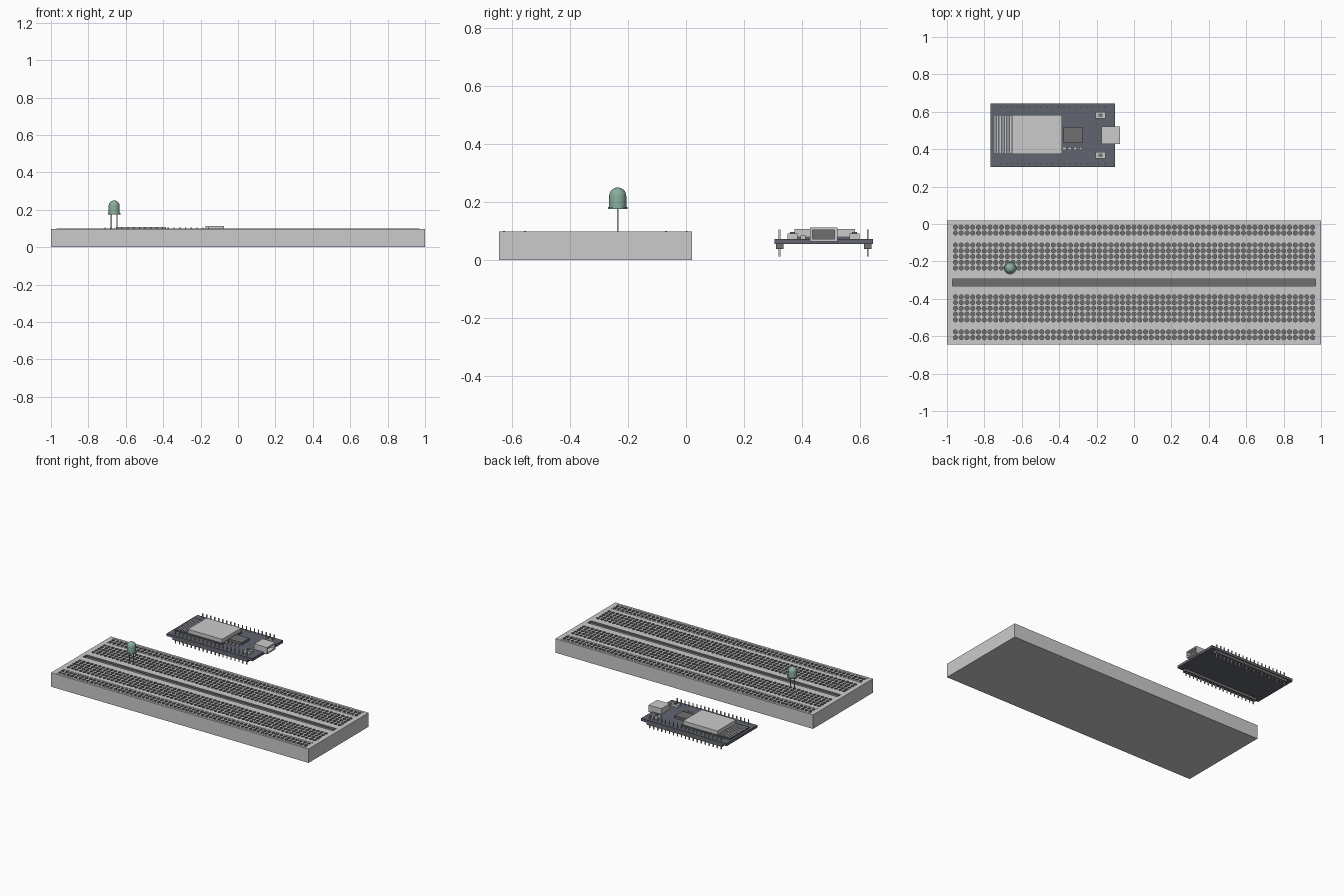
import bpy, bmesh, math
from mathutils import Vector

if "Cube" in bpy.data.objects:
    bpy.data.objects.remove(bpy.data.objects["Cube"])


def material(name, rgb):
    m = bpy.data.materials.new(name)
    m.diffuse_color = (*rgb, 1)
    m.use_nodes = True
    m.node_tree.nodes["Principled BSDF"].inputs["Base Color"].default_value = m.diffuse_color
    return m


DARK = material("dark_grey", (0.16, 0.16, 0.16))
PCB = material("board_dark", (0.12, 0.13, 0.16))
GREEN = material("lens_green", (0.25, 0.42, 0.34))


def finish(bm, name, *mats):
    bmesh.ops.recalc_face_normals(bm, faces=bm.faces)
    me = bpy.data.meshes.new(name)
    bm.to_mesh(me)
    bm.free()
    for m in mats:
        me.materials.append(m)
    ob = bpy.data.objects.new(name, me)
    bpy.context.collection.objects.link(ob)
    return ob


def add_box(bm, x0, x1, y0, y1, z0, z1):
    vs = bmesh.ops.create_cube(bm, size=1)["verts"]
    for v in vs:
        v.co = Vector(((x0 + x1) / 2 + v.co.x * (x1 - x0),
                       (y0 + y1) / 2 + v.co.y * (y1 - y0),
                       (z0 + z1) / 2 + v.co.z * (z1 - z0)))


def boxes(name, specs, *mats):
    bm = bmesh.new()
    for s in specs:
        add_box(bm, *s)
    return finish(bm, name, *mats)


# --- Breadboard: box whose top is tiled with recessed socket cells ---
P = 0.0308            # socket pitch
COLS = 63
X0 = -COLS * P / 2
X1 = -X0
YT, YB, ZT = 0.02, -0.645, 0.098
YM = (YT + YB) / 2
PIT = 0.012


def build_breadboard():
    bm = bmesh.new()

    def face(pts, mat=0):
        f = bm.faces.new([bm.verts.new(p) for p in pts])
        f.material_index = mat

    def flat(x0, x1, y0, y1, z, mat=0):
        face([(x0, y0, z), (x1, y0, z), (x1, y1, z), (x0, y1, z)], mat)

    def pit(outer, inner):
        n = len(outer)
        top = [(x, y, ZT) for x, y in inner]
        low = [(x, y, ZT - PIT) for x, y in inner]
        rim = [(x, y, ZT) for x, y in outer]
        for i in range(n):
            j = (i + 1) % n
            if outer[i] != inner[i]:
                face([rim[i], rim[j], top[j], top[i]])
            face([top[j], top[i], low[i], low[j]], 1)
        face(low, 1)

    def cell(cx, cy):
        h, r = P / 2, 0.0115
        out, inn = [], []
        for k in range(8):
            c, s = math.cos(k * math.pi / 4), math.sin(k * math.pi / 4)
            m = max(abs(c), abs(s))
            out.append((cx + c / m * h, cy + s / m * h))
            inn.append((cx + c * r, cy + s * r))
        pit(out, inn)

    # socket bands, given by top row offset from the centre line and row count
    bands = [(0.295, 2), (0.2, 5), (-0.2 + 4 * P, 5), (-0.295 + P, 2)]
    bands[2] = (-0.2 + 4 * P, 5)
    y = YT
    for n, (top, rows) in enumerate(bands):
        a = YM + top + P / 2
        if n == 2:        # centre channel between the two halves
            c0, c1 = YM - 0.019, YM + 0.019
            flat(X0, X1, c1, y, ZT)
            flat(X0, X1, a, c0, ZT)
            ring = [(X0, c0), (X1, c0), (X1, c1), (X0, c1)]
            pit(ring, ring)
        else:
            flat(X0, X1, a, y, ZT)
        for r in range(rows):
            for c in range(COLS):
                cell(X0 + (c + 0.5) * P, YM + top - r * P)
        y = a - rows * P
    flat(X0, X1, YB, y, ZT)
    flat(-1, X0, YB, YT, ZT)
    flat(X1, 1, YB, YT, ZT)
    # sides and underside
    flat(-1, 1, YB, YT, 0)
    ring = [(-1, YB), (1, YB), (1, YT), (-1, YT)]
    for i in range(4):
        (ax, ay), (bx, by) = ring[i], ring[(i + 1) % 4]
        face([(ax, ay, 0), (bx, by, 0), (bx, by, ZT), (ax, ay, ZT)])
    bmesh.ops.remove_doubles(bm, verts=bm.verts, dist=1e-5)
    grey = material("board_grey", (0.6, 0.6, 0.58))
    finish(bm, "breadboard", grey, DARK)


build_breadboard()
boxes("rail_stripes", [(X0, X1, y - 0.003, y + 0.003, ZT - 0.002, ZT + 0.002)
                       for y in (0.003, -0.069, -0.556, -0.628)])

# --- LED: lathed flange, barrel and dome, plus two legs ---
LX, LY = X0 + 10 * P, YM + 0.2 - 4 * P
R, ZD = 0.0295, 0.2205
profile = [(0, 0.176), (0.034, 0.176), (0.034, 0.182), (R, 0.182)]
profile += [(R * math.cos(a * math.pi / 16), ZD + R * math.sin(a * math.pi / 16))
            for a in range(9)]
bm = bmesh.new()
vs = [bm.verts.new((LX + r, LY, z)) for r, z in profile]
es = [bm.edges.new(p) for p in zip(vs, vs[1:])]
bmesh.ops.spin(bm, geom=vs + es, cent=(LX, LY, 0), axis=(0, 0, 1),
               angle=2 * math.pi, steps=32)
bmesh.ops.remove_doubles(bm, verts=bm.verts, dist=1e-5)
lens = finish(bm, "led_lens", GREEN)
bpy.context.view_layer.objects.active = lens
lens.select_set(True)
bpy.ops.object.shade_smooth_by_angle(angle=math.radians(35))
lens.select_set(False)
boxes("led_legs", [(LX + d - 0.003, LX + d + 0.003, LY - 0.003, LY + 0.003,
                    ZT - PIT, 0.178) for d in (-P / 2, P / 2)])

# --- Controller board with headers along both long edges ---
CY, CX, T = 0.475, -0.4345, 0.073
boxes("circuit_board", [(-0.767, -0.102, 0.305, 0.645, 0.055, T)], PCB)
sides = (CY - 0.152, CY + 0.152)
boxes("header_strips", [(CX - 9.5 * P, CX + 9.5 * P, y - 0.013, y + 0.013, 0.037, 0.055)
                        for y in sides], DARK)
boxes("header_pins", [(CX + i * P - 0.003, CX + i * P + 0.003, y - 0.003, y + 0.003,
                       0.012, 0.105) for y in sides for i in range(-9, 10)])

# radio module: carrier, metal can and antenna traces
boxes("module_carrier", [(-0.752, -0.38, 0.368, 0.588, T, 0.08)], PCB)
boxes("module_shield", [(-0.652, -0.385, 0.375, 0.583, 0.08, 0.107)])
boxes("antenna_traces", [(x - 0.003, x + 0.003, 0.38, 0.578, 0.079, 0.082)
                         for x in [-0.743 + i * 0.014 for i in range(7)]])

# chip, small parts and push buttons
boxes("main_chip", [(-0.377, -0.275, 0.433, 0.519, T, 0.09)], DARK)
boxes("small_parts", [(x - 0.009, x + 0.009, 0.396, 0.412, T, 0.085)
                      for x in (-0.37, -0.343, -0.315, -0.286)])
buttons = (CY - 0.107, CY + 0.107)
boxes("button_bases", [(-0.206, -0.152, y - 0.017, y + 0.017, T, 0.091) for y in buttons])
boxes("button_caps", [(-0.19, -0.168, y - 0.009, y + 0.009, 0.09, 0.096) for y in buttons],
      DARK)

# USB socket: box with a recessed mouth on its +x end
bm = bmesh.new()
add_box(bm, -0.174, -0.075, 0.428, 0.522, 0.064, 0.112)
bm.faces.ensure_lookup_table()
end = max(bm.faces, key=lambda f: f.calc_center_median().x)
bmesh.ops.inset_region(bm, faces=[end], thickness=0.0125)
for v in end.verts:
    v.co.x += 0
mouth = bmesh.ops.extrude_discrete_faces(bm, faces=[end])["faces"][0]
mouth.material_index = 1
bmesh.ops.translate(bm, verts=mouth.verts, vec=(-0.05, 0, 0))
finish(bm, "usb_socket", material("metal_grey", (0.6, 0.6, 0.6)), DARK)
